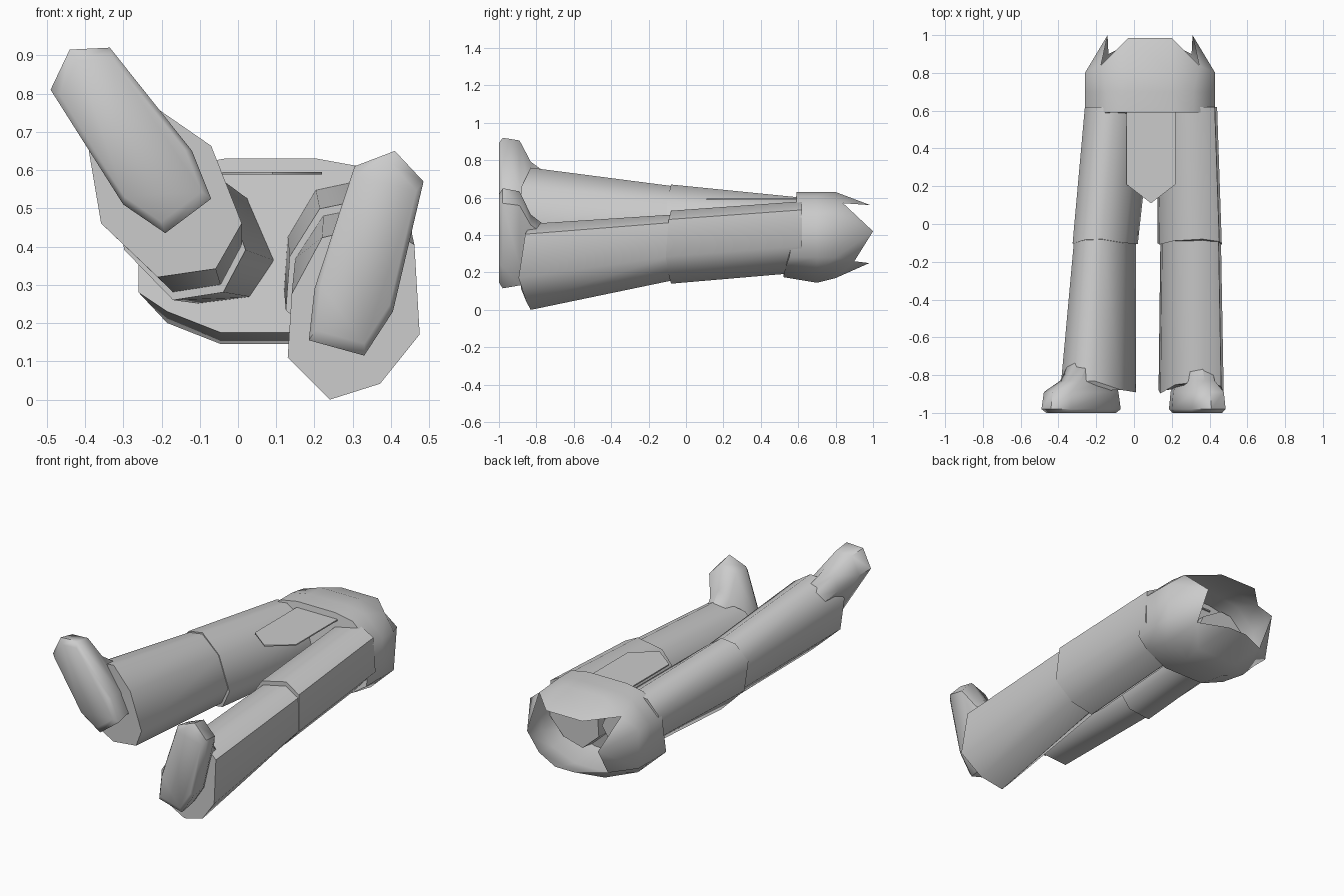
import bpy, bmesh, math
from mathutils import Vector

cube = bpy.data.objects.get("Cube")
if cube:
    bpy.data.objects.remove(cube, do_unlink=True)

grey = bpy.data.materials.new("plain_grey")
grey.use_nodes = True
colour = (0.6, 0.6, 0.6, 1)
grey.diffuse_color = colour
grey.node_tree.nodes["Principled BSDF"].inputs["Base Color"].default_value = colour


def finish(name, bm, angle=55):
    bmesh.ops.recalc_face_normals(bm, faces=bm.faces)
    mesh = bpy.data.meshes.new(name)
    bm.to_mesh(mesh)
    bm.free()
    obj = bpy.data.objects.new(name, mesh)
    bpy.context.collection.objects.link(obj)
    mesh.materials.append(grey)
    bpy.ops.object.select_all(action="DESELECT")
    obj.select_set(True)
    bpy.context.view_layer.objects.active = obj
    bpy.ops.object.shade_smooth_by_angle(angle=math.radians(angle))
    return obj


def bridge(bm, a, b):
    for i in range(len(a)):
        j = (i + 1) % len(a)
        bm.faces.new((a[i], a[j], b[j], b[i]))


def loft(name, rings, cap_first=True, cap_last=True):
    bm = bmesh.new()
    loops = [[bm.verts.new(p) for p in ring] for ring in rings]
    for a, b in zip(loops, loops[1:]):
        bridge(bm, a, b)
    if cap_first:
        bm.faces.new(loops[0])
    if cap_last:
        bm.faces.new(loops[-1])
    return finish(name, bm)


def fit(profile, y, box, bulge=0.0):
    """Fit a unit profile into (x0, x1, z0, z1) at y, edges swept back by bulge."""
    x0, x1, z0, z1 = box
    return [Vector((x0 + u * (x1 - x0), y + bulge * (2 * v - 1) ** 2, z0 + v * (z1 - z0)))
            for u, v in profile]


# Leg cross-sections, as fractions of their bounding box
left_section = [(.32, 0), (.7, .09), (1, .37), (.96, .88), (.7, 1), (.26, .92), (.03, .6), (0, .24)]
right_section = [(.45, 0), (.83, .05), (1, .32), (.8, .78), (.45, 1), (.2, .97), (0, .75), (.08, .32)]

# Each leg: a flared lower leg overlapping a slightly wider thigh
legs = {
    "left": (left_section, (.13, .475, 0, .46), (.14, .46, .16, .51),
             (.125, .465, .14, .53), (.12, .44, .2, .58)),
    "right": (right_section, (-.39, .01, .32, .76), (-.315, .01, .28, .66),
              (-.325, .02, .26, .67), (-.26, .1, .25, .6)),
}
for side, (section, ankle, shin_top, knee, hip) in legs.items():
    loft(side + "_lower_leg", [fit(section, -.9, ankle, .07), fit(section, -.06, shin_top)])
    loft(side + "_thigh", [fit(section, -.11, knee, .03), fit(section, .62, hip)])

# Boots: sole outline, rounded edge and a narrower upper that enters the leg
soles = {
    "left": [(.185, .155), (.2, .29), (.305, .61), (.41, .65), (.485, .57), (.405, .23), (.33, .115)],
    "right": [(-.49, .81), (-.44, .915), (-.335, .92), (-.12, .65), (-.07, .525), (-.19, .435), (-.3, .51)],
}
for side, sole in soles.items():
    centre = sum((Vector(p) for p in sole), Vector((0, 0))) / len(sole)
    ankle = legs[side][1]
    ankle_mid = Vector(((ankle[0] + ankle[1]) / 2, (ankle[2] + ankle[3]) / 2))
    rings = []
    for y, scale, shift in ((-1, .88, 0), (-.98, 1, 0), (-.89, .94, 0), (-.83, .7, .4), (-.7, .6, .9)):
        mid = centre.lerp(ankle_mid, shift)
        rings.append([(mid.x + (p[0] - centre.x) * scale, y, mid.y + (p[1] - centre.y) * scale)
                      for p in sole])
    loft(side + "_boot", rings)

# Pelvis: a half outline mirrored about the body's centre line
mid_x = .085
half = [(.13, .145), (.27, .2), (.345, .28), (.345, .5), (.23, .61), (.12, .63)]
outline = [(mid_x + x, z) for x, z in half] + [(mid_x - x, z) for x, z in reversed(half)]
bm = bmesh.new()
front = [bm.verts.new((x, .52 + .07 * min(1, (z - .145) / .3), z + .03 * (z < .21))) for x, z in outline]
belly = [bm.verts.new((x, .7, z)) for x, z in outline]
back = [bm.verts.new((x, .8, z)) for x, z in outline]
bridge(bm, front, belly)
bridge(bm, belly, back)
bm.faces.new(front)

# Notches between the pointed flaps of the waist
for low, high, sign in ((1, 4, 1), (10, 7, -1)):
    back[low].co = (mid_x + sign * .22, .9, .26)
    back[high].co = (mid_x + sign * .26, .84, .57)
for i in (0, 11):
    back[i].co.z = .17


def pair(x, y, z):
    return [bm.verts.new((mid_x + s * x, y, z)) for s in (1, -1)]


# Blunt top and bottom flaps, then a spike on each side
for tips, (a, b, c, d) in ((pair(.115, .985, .56), (4, 5, 6, 7)), (pair(.06, .98, .25), (1, 0, 11, 10))):
    right, left = tips
    bm.faces.new((back[a], back[b], right))
    bm.faces.new((back[b], back[c], left, right))
    bm.faces.new((back[c], back[d], left))
for tip, run in zip(pair(.225, 1, .42), ((1, 2, 3, 4), (7, 8, 9, 10))):
    for i, j in zip(run, run[1:]):
        bm.faces.new((back[i], back[j], tip))
finish("pelvis", bm, 50)

# Pointed cloth panel hanging from the waist
panel = [(-.04, .6), (-.04, .21), (.09, .11), (.22, .21), (.22, .6)]
loft("front_cloth", [[(x, y, z) for x, y in panel] for z in (.588, .595)])
